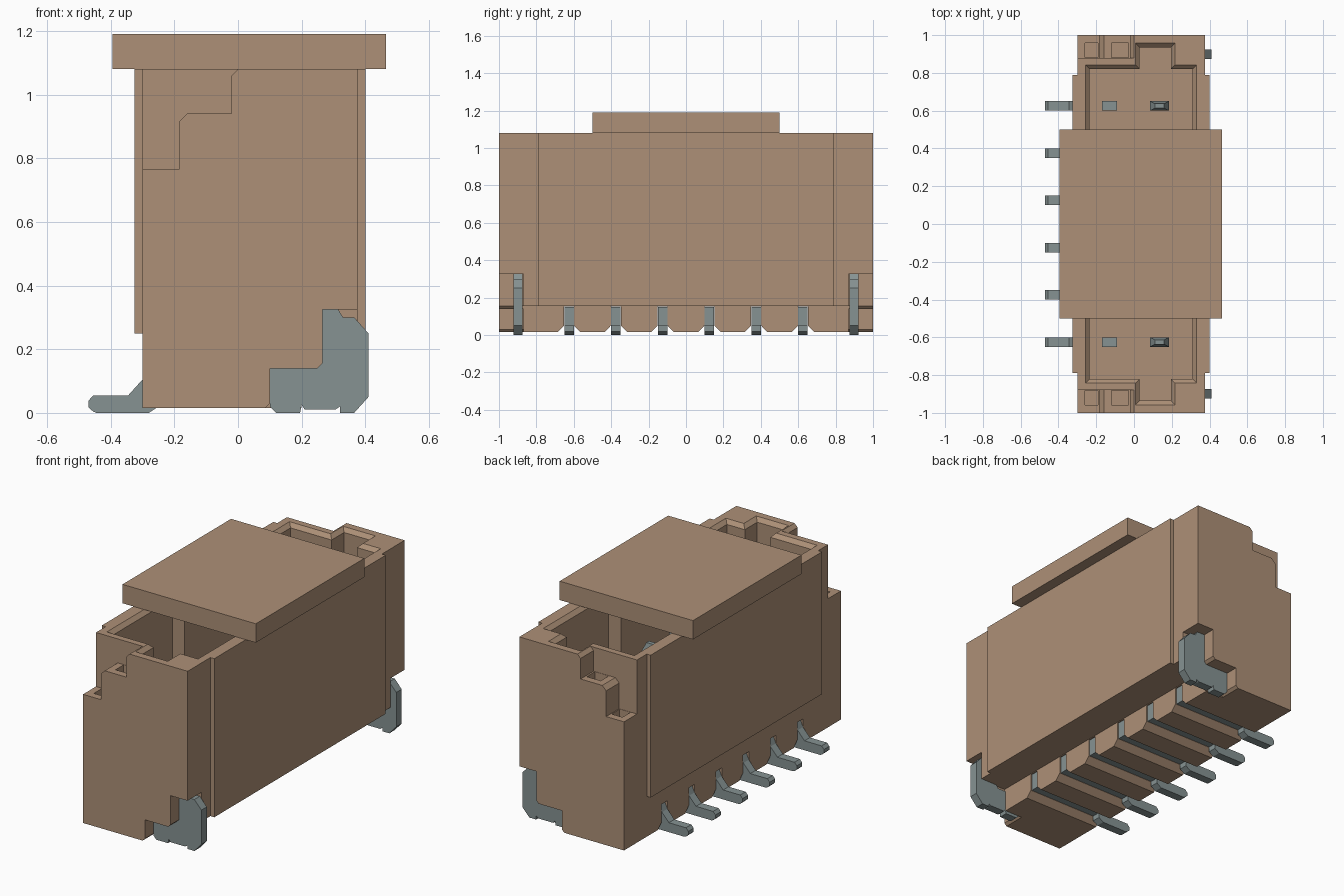
import bpy, bmesh

cube = bpy.data.objects.get("Cube")
if cube:
    bpy.data.objects.remove(cube, do_unlink=True)


def material(name, rgb):
    m = bpy.data.materials.new(name)
    m.use_nodes = True
    m.diffuse_color = (*rgb, 1)
    m.node_tree.nodes["Principled BSDF"].inputs["Base Color"].default_value = (*rgb, 1)
    return m


TAN = material("tan plastic", (0.42, 0.28, 0.185))
METAL = material("grey metal", (0.24, 0.29, 0.29))


def prism(name, pts, axis, lo, hi, mat, taper=None):
    """Extrude a profile along an axis; taper gives the far end's profile."""
    bm = bmesh.new()

    def place(p, d):
        return {"x": (d, *p), "y": (p[0], d, p[1]), "z": (*p, d)}[axis]

    a = [bm.verts.new(place(p, lo)) for p in pts]
    b = [bm.verts.new(place(p, hi)) for p in (taper or pts)]
    bm.faces.new(a)
    bm.faces.new(b[::-1])
    n = len(pts)
    for i in range(n):
        j = (i + 1) % n
        bm.faces.new((a[i], b[i], b[j], a[j]))
    bmesh.ops.recalc_face_normals(bm, faces=bm.faces)
    me = bpy.data.meshes.new(name)
    bm.to_mesh(me)
    bm.free()
    me.materials.append(mat)
    ob = bpy.data.objects.new(name, me)
    bpy.context.collection.objects.link(ob)
    return ob


def rect(x0, x1, y0, y1):
    return [(x0, y0), (x1, y0), (x1, y1), (x0, y1)]


def box(name, x, y, z, mat=TAN):
    return prism(name, rect(*x, *y), "z", *z, mat)


def combine(target, other, op):
    """Apply a boolean and drop the helper."""
    other.hide_render = True
    mod = target.modifiers.new("bool", "BOOLEAN")
    mod.operation, mod.object, mod.solver = op, other, "EXACT"
    bpy.context.view_layer.update()
    dg = bpy.context.evaluated_depsgraph_get()
    me = bpy.data.meshes.new_from_object(target.evaluated_get(dg))
    target.modifiers.clear()
    target.data = me
    bpy.data.objects.remove(other, do_unlink=True)


def cut(ob):
    combine(body, ob, "DIFFERENCE")


def cut_flared(x0, x1, y0, y1, floor):
    """Pocket with a chamfered mouth at the top rim."""
    c = 0.022
    inner = rect(x0 + c, x1 - c, y0 + c, y1 - c)
    cut(prism("pocket", inner, "z", floor, 1.2, TAN))
    e = 2 * c
    outer = rect(x0 - c, x1 + c, y0 - c, y1 + c)
    cut(prism("mouth", inner, "z", 1.08 - c, 1.08 + c, TAN, outer))


TOP = 1.08
PITCH = [-0.625 + 0.25 * i for i in range(6)]

# Housing with raised side panels
body = box("housing", (-0.30, 0.375), (-1, 1), (0.015, TOP))
combine(body, box("panel", (-0.325, 0.1), (-0.79, 0.79), (0.25, TOP)), "UNION")
combine(body, box("panel", (0.1, 0.40), (-0.79, 0.79), (0.12, TOP)), "UNION")

# Main cavity and the end key slots
cut_flared(-0.257, 0.332, -0.842, 0.842, 0.3)
cut_flared(0.008, 0.217, -0.957, 0.957, 0.3)

# Stepped ends, pockets in the steps, notches for the anchor tabs
steps = [(-0.4, 0.765), (-0.185, 0.765), (-0.185, 0.915), (-0.16, 0.94), (-0.02, 0.94),
         (-0.02, 1.06), (0, 1.08), (0, 1.2), (-0.4, 1.2)]
notch = [(0.5, 0.325), (0.265, 0.325), (0.265, 0.155), (0.25, 0.14), (0.1, 0.14),
         (0.1, 0.03), (0.085, 0.015), (0.085, -0.1), (0.5, -0.1)]
for s in (-1, 1):
    cut(prism("steps", steps, "y", s * 0.88, s * 1.1, TAN))
    cut(prism("notch", notch, "y", s * 0.87, s * 1.1, TAN))
    for x in ((-0.26, -0.19), (-0.12, -0.03)):
        cut(box("step_pocket", x, sorted((s * 0.882, s * 0.957)), (0.6, 1.2)))

# Undercut and contact grooves in the base
cut(box("undercut", (0.2, 0.5), (-0.88, 0.88), (-0.1, 0.155)))
for y in PITCH:
    groove = [(y - 0.08, -0.005), (y - 0.027, 0.05), (y - 0.027, 0.152),
              (y + 0.027, 0.152), (y + 0.027, 0.05), (y + 0.08, -0.005)]
    cut(prism("groove", groove, "x", -0.5, 0.5, TAN))

# Pick-up cap with its two gripping legs
box("cap", (-0.395, 0.465), (-0.5, 0.5), (TOP, 1.19))
for side, x in (("left", (0.23, 0.33)), ("right", (-0.255, -0.155))):
    box(side + "_cap_leg", x, (-0.27, 0.27), (0.6, TOP))

# Contacts: soldered lead, tapered pin and short rear post
lead = [(-0.455, 0.004), (-0.47, 0.018), (-0.47, 0.038), (-0.455, 0.055), (-0.345, 0.055),
        (-0.30, 0.105), (-0.28, 0.15), (0.195, 0.15), (0.195, 0.05), (-0.25, 0.05),
        (-0.25, 0.02), (-0.28, 0), (-0.445, 0)]
for i, y in enumerate(PITCH, 1):
    prism(f"lead_{i}", lead, "y", y - 0.025, y + 0.025, METAL)
    base = rect(0.085, 0.185, y - 0.025, y + 0.025)
    box(f"pin_{i}", (0.085, 0.185), (y - 0.025, y + 0.025), (0.28, 0.72), METAL)
    prism(f"pin_tip_{i}", base, "z", 0.72, 0.775, METAL,
          rect(0.11, 0.16, y - 0.012, y + 0.012))
    box(f"rear_post_{i}", (-0.17, -0.09), (y - 0.025, y + 0.025), (0.28, 0.45), METAL)

# Anchor tabs at both ends
tab = [(0.1, 0.14), (0.25, 0.14), (0.265, 0.155), (0.265, 0.325), (0.315, 0.325),
       (0.33, 0.30), (0.365, 0.30), (0.41, 0.25), (0.41, 0.05), (0.365, 0), (0.32, 0),
       (0.32, 0.02), (0.305, 0.01), (0.21, 0.01), (0.2, 0.025), (0.195, 0), (0.12, 0),
       (0.1, 0.02)]
for side, s in (("front", -1), ("back", 1)):
    prism(side + "_anchor_tab", tab, "y", s * 0.873, s * 0.923, METAL)
